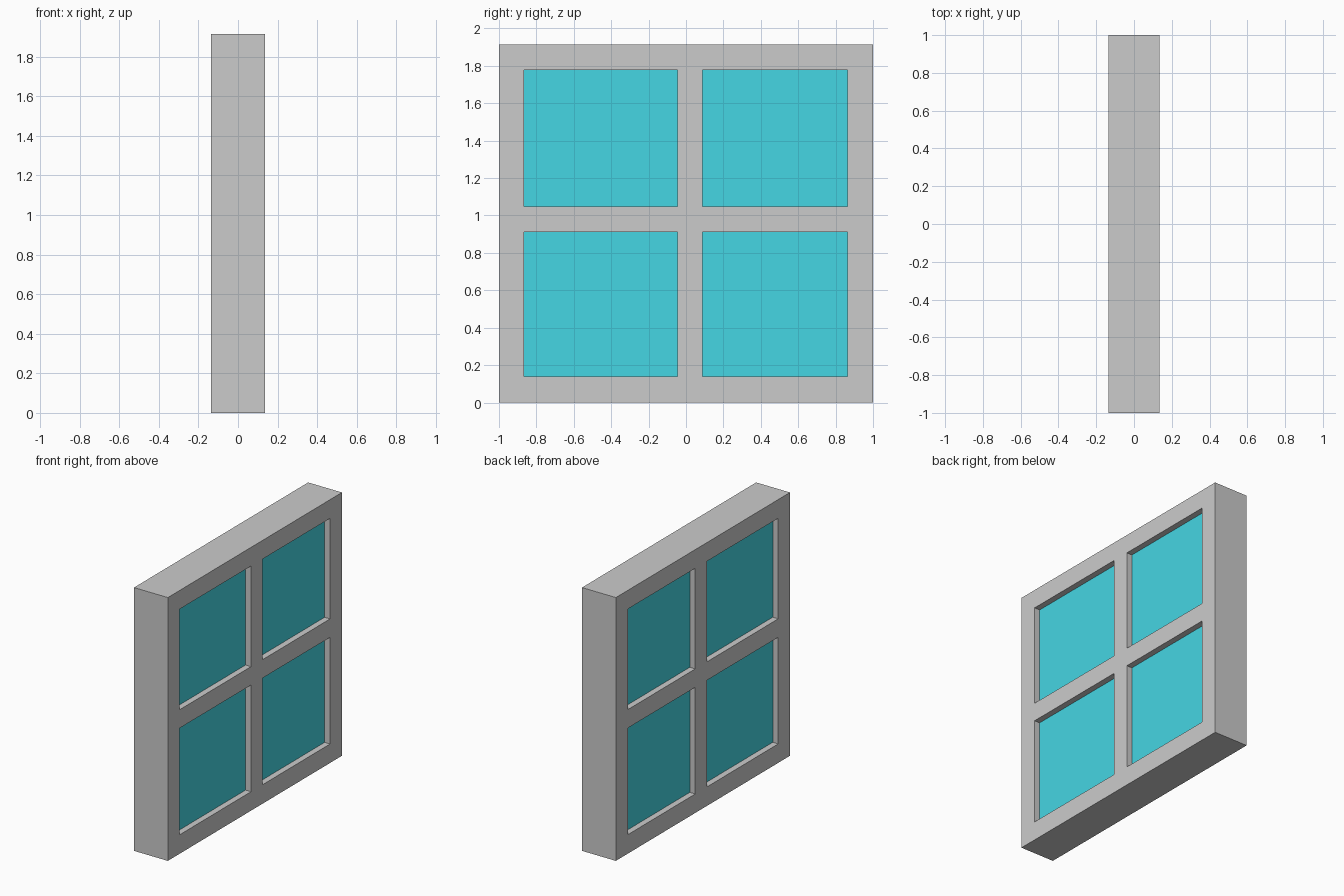
import bpy
import bmesh

if "Cube" in bpy.data.objects:
    bpy.data.objects.remove(bpy.data.objects["Cube"])

HALF_DEPTH = 0.136      # frame half thickness along x
GLASS_HALF = 0.092      # glass is recessed on both faces
Y = [-1.0, -0.865, -0.045, 0.088, 0.863, 1.0]   # stile and mullion edges
Z = [0.0, 0.138, 0.913, 1.047, 1.778, 1.914]    # rail and transom edges


def make_object(name, bm, material=None):
    mesh = bpy.data.meshes.new(name)
    bmesh.ops.recalc_face_normals(bm, faces=bm.faces)
    bm.to_mesh(mesh)
    bm.free()
    obj = bpy.data.objects.new(name, mesh)
    bpy.context.collection.objects.link(obj)
    if material:
        mesh.materials.append(material)
    return obj


# Window frame: a grid of strips with four openings, extruded through x
bm = bmesh.new()
grid = [[bm.verts.new((-HALF_DEPTH, y, z)) for z in Z] for y in Y]
for i in range(5):
    for j in range(5):
        if i % 2 and j % 2:
            continue  # pane opening
        bm.faces.new((grid[i][j], grid[i + 1][j], grid[i + 1][j + 1], grid[i][j + 1]))
front = bmesh.ops.extrude_face_region(bm, geom=bm.faces[:], use_keep_orig=True)
moved = [g for g in front["geom"] if isinstance(g, bmesh.types.BMVert)]
bmesh.ops.translate(bm, verts=moved, vec=(2 * HALF_DEPTH, 0, 0))
make_object("window_frame", bm)

# Glass panes: one slab in each opening
glass = bpy.data.materials.new("glass")
glass.diffuse_color = (0.06, 0.67, 0.77, 1.0)
glass.use_nodes = True
glass.node_tree.nodes["Principled BSDF"].inputs["Base Color"].default_value = glass.diffuse_color
for row, j in (("lower", 1), ("upper", 3)):
    for side, i in (("left", 1), ("right", 3)):
        bm = bmesh.new()
        bmesh.ops.create_cube(bm, size=1.0)
        bmesh.ops.scale(bm, verts=bm.verts,
                        vec=(2 * GLASS_HALF, Y[i + 1] - Y[i], Z[j + 1] - Z[j]))
        bmesh.ops.translate(bm, verts=bm.verts,
                            vec=(0, (Y[i] + Y[i + 1]) / 2, (Z[j] + Z[j + 1]) / 2))
        make_object(f"{row}_{side}_pane", bm, glass)
